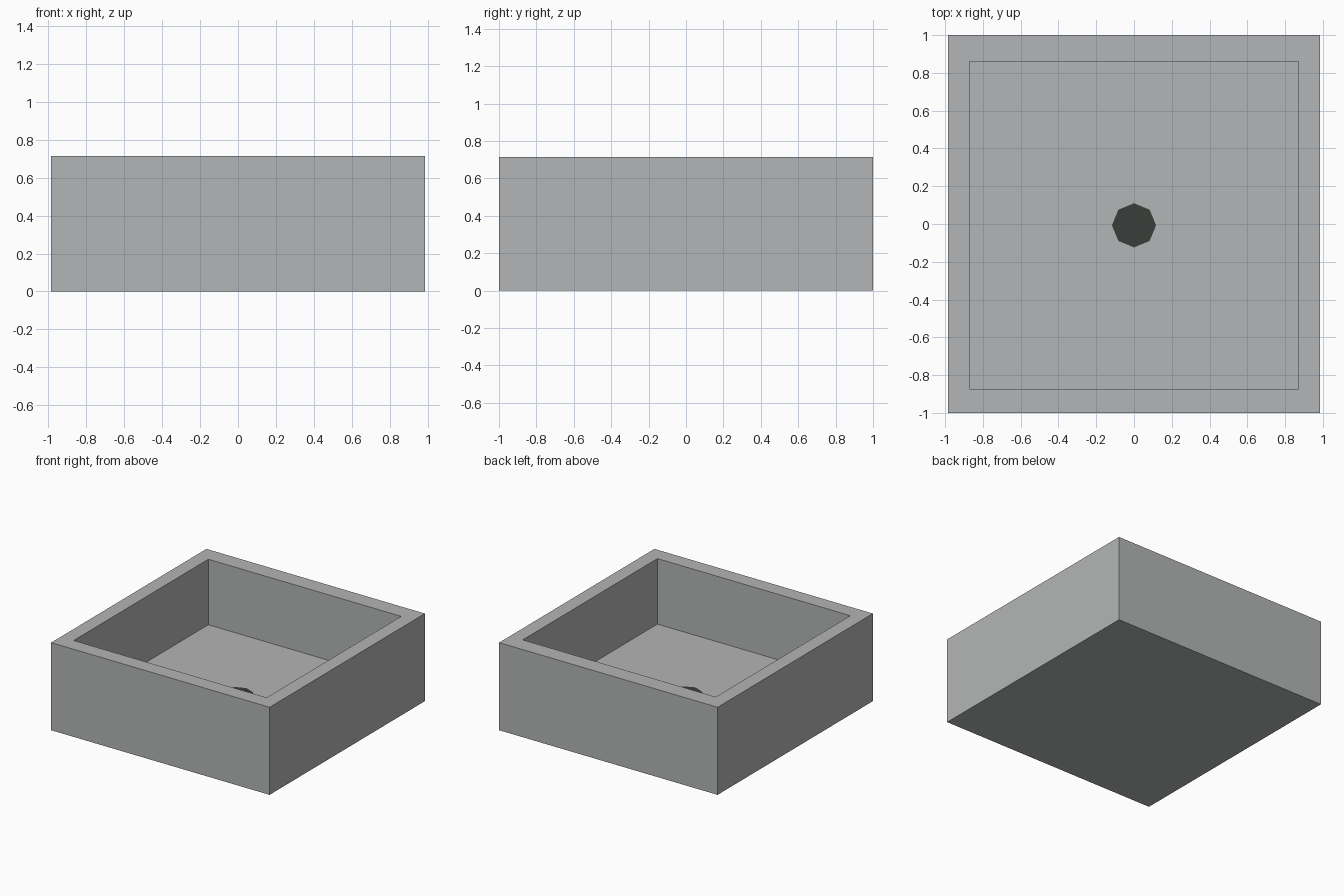
import bpy, bmesh
from mathutils import Matrix, Vector

if "Cube" in bpy.data.objects:
    bpy.data.objects.remove(bpy.data.objects["Cube"])

WIDTH, DEPTH, HEIGHT = 1.97, 2.0, 0.714
IN_X, IN_Y = 0.87, 0.867      # half sizes of the basin opening
OFF_Y = -0.007                # opening sits slightly toward the front
FLOOR_Z = 0.18


def material(name, rgb):
    m = bpy.data.materials.new(name)
    m.diffuse_color = (*rgb, 1.0)
    m.use_nodes = True
    m.node_tree.nodes["Principled BSDF"].inputs["Base Color"].default_value = m.diffuse_color
    return m


def add_object(name, bm, mat):
    mesh = bpy.data.meshes.new(name)
    bm.to_mesh(mesh)
    bm.free()
    mesh.materials.append(mat)
    obj = bpy.data.objects.new(name, mesh)
    bpy.context.collection.objects.link(obj)
    return obj


grey = material("stone grey", (0.455, 0.46, 0.465))
dark = material("dark drain grey", (0.042, 0.048, 0.041))

# Basin: block with an inset, sunken top
bm = bmesh.new()
bmesh.ops.create_cube(bm, size=1, matrix=Matrix.Translation((0, 0, HEIGHT / 2))
                      @ Matrix.Diagonal((WIDTH, DEPTH, HEIGHT, 1)))
top = max(bm.faces, key=lambda f: f.calc_center_median().z)
bmesh.ops.inset_region(bm, faces=[top], thickness=0.1)
for v in top.verts:
    v.co.x = IN_X if v.co.x > 0 else -IN_X
    v.co.y = OFF_Y + (IN_Y if v.co.y > 0 else -IN_Y)
result = bmesh.ops.extrude_face_region(bm, geom=[top])
new_verts = [g for g in result["geom"] if isinstance(g, bmesh.types.BMVert)]
bmesh.ops.translate(bm, verts=new_verts, vec=Vector((0, 0, FLOOR_Z - HEIGHT)))
if top.is_valid:
    bmesh.ops.delete(bm, geom=[top], context='FACES_ONLY')
bmesh.ops.recalc_face_normals(bm, faces=bm.faces)
add_object("basin", bm, grey)

# Drain: thin eight-sided plate on the basin floor
bm = bmesh.new()
bmesh.ops.create_cone(bm, cap_ends=True, segments=8, radius1=0.117, radius2=0.117,
                      depth=0.006, matrix=Matrix.Translation((0, OFF_Y, FLOOR_Z)))
add_object("drain", bm, dark)
